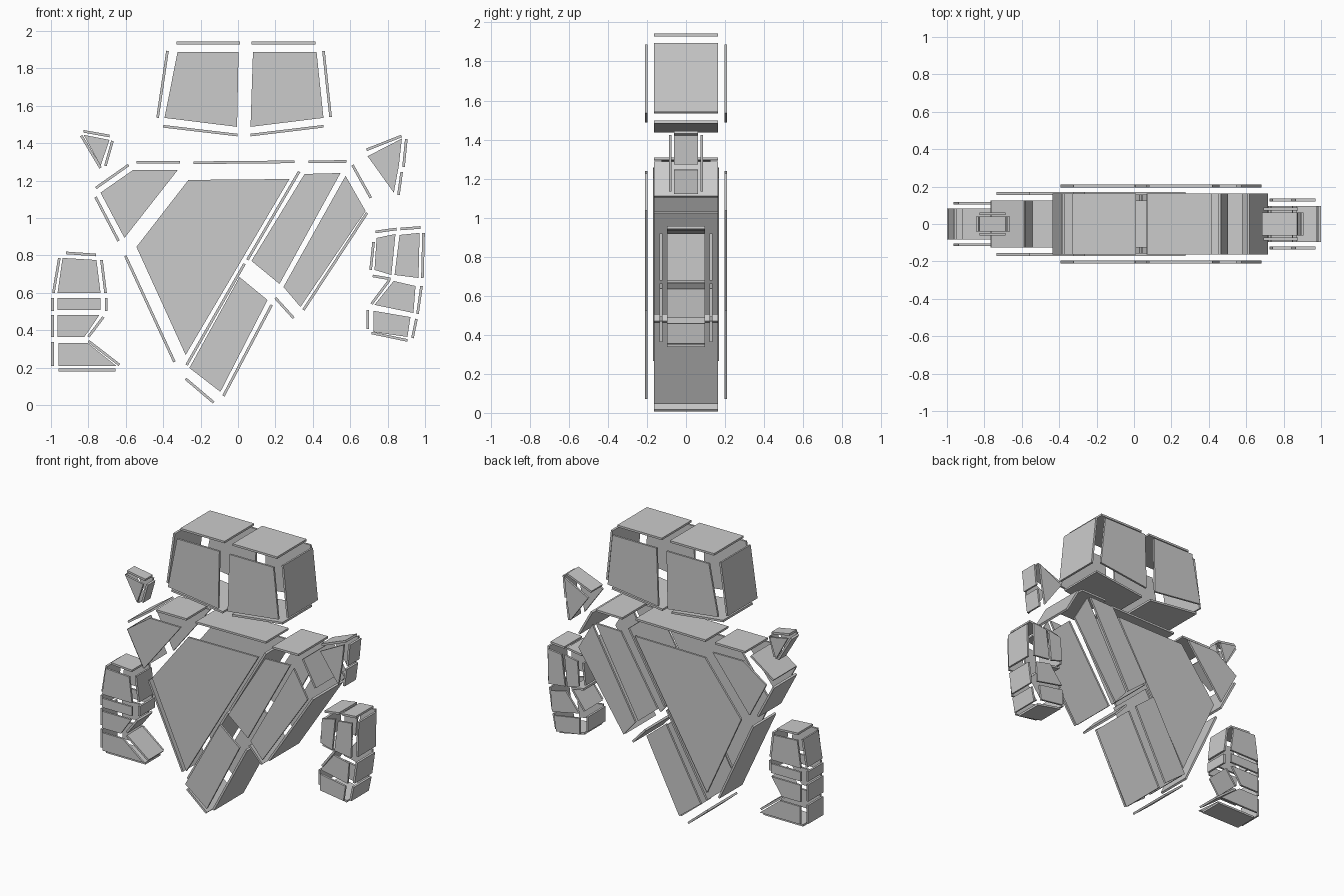
import bpy, bmesh
from mathutils import Vector

T = 0.014  # thickness of every plate


def prism(bm, outline, y0, y1):
    """Extrude an x/z outline from y0 to y1."""
    face = bm.faces.new([bm.verts.new((x, y0, z)) for x, z in outline])
    ext = bmesh.ops.extrude_face_region(bm, geom=[face])
    verts = [v for v in ext["geom"] if isinstance(v, bmesh.types.BMVert)]
    bmesh.ops.translate(bm, verts=verts, vec=(0, y1 - y0, 0))


def part(name, face_y, half_width, panels, strips):
    """Front and back panels at +-face_y, with edge plates of given half width."""
    bm = bmesh.new()
    for p in panels:
        for s in (-1, 1):
            prism(bm, p, s * face_y - T / 2, s * face_y + T / 2)
    for x0, z0, x1, z1 in strips:
        a, b = Vector((x0, z0)), Vector((x1, z1))
        d = (b - a).normalized()
        n = Vector((-d.y, d.x)) * T / 2
        prism(bm, [a - n, b - n, b + n, a + n], -half_width, half_width)
    bmesh.ops.recalc_face_normals(bm, faces=bm.faces)
    mesh = bpy.data.meshes.new(name)
    bm.to_mesh(mesh)
    bm.free()
    bpy.context.collection.objects.link(bpy.data.objects.new(name, mesh))


# Head block
part("head", 0.203, 0.163,
     [[(-.323, 1.888), (.003, 1.888), (-.005, 1.487), (-.393, 1.535)],
      [(.08, 1.888), (.42, 1.888), (.457, 1.535), (.067, 1.487)]],
     [(-.33, 1.935, .01, 1.935), (.072, 1.935, .415, 1.935),
      (-.377, 1.893, -.43, 1.535), (.457, 1.893, .495, 1.54),
      (-.4, 1.49, -.003, 1.443), (.067, 1.443, .457, 1.49)])

# Recessed torso and shoulder
part("torso", 0.163, 0.125,
     [[(-.265, 1.203), (.275, 1.208), (-.28, .267), (-.543, .845)]],
     [(-.238, 1.295, .302, 1.3), (-.602, .797, -.34, .23)])
part("shoulder", 0.163, 0.125,
     [[(-.735, 1.135), (-.56, 1.257), (-.323, 1.255), (-.607, .893)]],
     [(-.76, 1.16, -.585, 1.283), (-.543, 1.297, -.31, 1.297),
      (-.762, 1.112, -.639, .877)])

# Raised diagonal sash
part("sash", 0.203, 0.163,
     [[(.356, 1.235), (.548, 1.24), (.222, .647), (.072, .77)],
      [(.008, .684), (.158, .561), (-.094, .07), (-.26, .198)]],
     [(.377, 1.3, .58, 1.302), (.327, 1.248, .05, .775),
      (.035, .755, -.275, .213), (.18, .535, -.078, .048),
      (-.28, .14, -.13, .013)])

# Outer side of the body
part("body_side", 0.203, 0.163,
     [[(.575, 1.225), (.682, 1.037), (.334, .524), (.243, .631)]],
     [(.612, 1.283, .71, 1.107), (.69, 1.027, .35, .508),
      (.2, .572, .297, .465)])

# Left hand: stacked segments
part("left_hand", 0.11, 0.083,
     [[(-.938, .786), (-.757, .775), (-.735, .599), (-.965, .599)],
      [(-.965, .572), (-.735, .572), (-.735, .508), (-.965, .508)],
      [(-.965, .481), (-.741, .481), (-.821, .364), (-.965, .364)],
      [(-.96, .332), (-.805, .332), (-.65, .208), (-.96, .208)]],
     [(-.92, .813, -.76, .802), (-.955, .786, -.987, .599),
      (-.992, .572, -.992, .503), (-.992, .481, -.992, .364),
      (-.992, .337, -.992, .208), (-.96, .187, -.655, .187),
      (-.73, .775, -.708, .599), (-.705, .572, -.705, .503),
      (-.72, .47, -.8, .364), (-.8, .342, -.634, .214)])

# Right hand: two fingers over two segments
part("right_hand", 0.128, 0.097,
     [[(.741, .893), (.842, .914), (.82, .695), (.73, .722)],
      [(.864, .909), (.971, .92), (.965, .679), (.837, .695)],
      [(.832, .663), (.949, .636), (.938, .492), (.73, .535)],
      [(.725, .503), (.922, .47), (.906, .364), (.725, .39)]],
     [(.735, .925, .848, .941), (.869, .941, .976, .949),
      (.725, .872, .709, .722), (.72, .69, .815, .674),
      (.81, .668, .714, .54), (.693, .508, .693, .406),
      (.714, .385, .906, .345), (.992, .92, .986, .679),
      (.981, .636, .96, .487), (.954, .46, .933, .358)])

# Floating triangular shards
part("left_shard", 0.055, 0.04,
     [[(-.825, 1.444), (-.687, 1.417), (-.735, 1.278)]],
     [(-.826, 1.463, -.687, 1.438), (-.671, 1.412, -.709, 1.278),
      (-.838, 1.44, -.735, 1.267)])
part("right_shard", 0.08, 0.062,
     [[(.693, 1.33), (.876, 1.424), (.86, 1.28), (.833, 1.135)]],
     [(.687, 1.364, .874, 1.438), (.9, 1.422, .885, 1.273),
      (.875, 1.246, .858, 1.123)])
